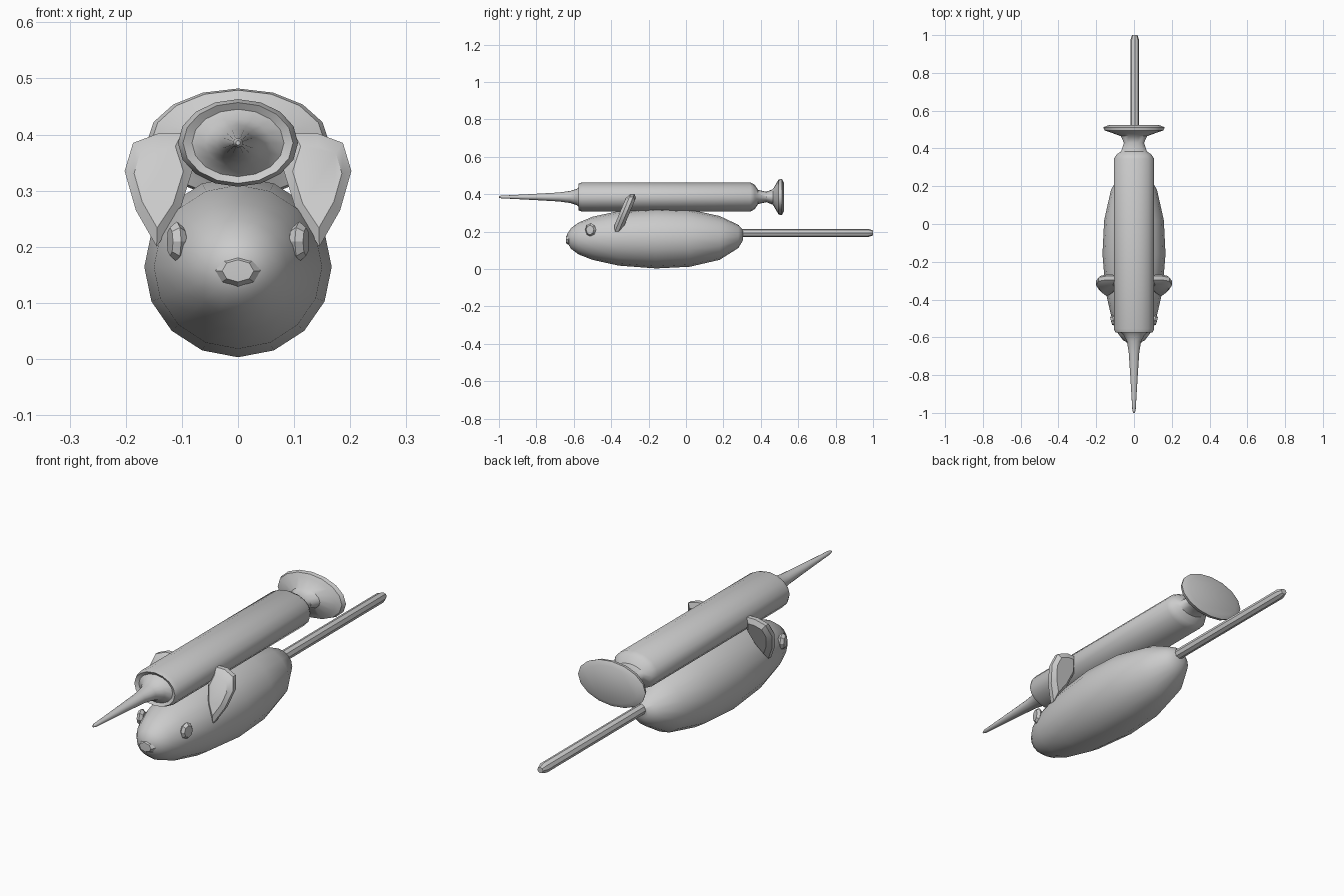
import bpy, bmesh, math
from mathutils import Matrix, Vector

if "Cube" in bpy.data.objects:
    bpy.data.objects.remove(bpy.data.objects["Cube"])


def finish(name, bm, angle=40, mirror=False):
    bmesh.ops.recalc_face_normals(bm, faces=bm.faces)
    me = bpy.data.meshes.new(name)
    bm.to_mesh(me)
    bm.free()
    ob = bpy.data.objects.new(name, me)
    bpy.context.collection.objects.link(ob)
    bpy.ops.object.select_all(action='DESELECT')
    bpy.context.view_layer.objects.active = ob
    ob.select_set(True)
    bpy.ops.object.shade_smooth_by_angle(angle=math.radians(angle))
    if mirror:
        ob.modifiers.new("Mirror", 'MIRROR')
    return ob


def loft(name, rings, n, cx=0.0, angle=40):
    """Elliptical rings along y: (y, half width, half height, centre z)."""
    bm = bmesh.new()
    loops = []
    for y, rx, rz, cz in rings:
        loops.append([bm.verts.new((cx + rx * math.sin(2 * math.pi * i / n), y,
                                    cz + rz * math.cos(2 * math.pi * i / n)))
                      for i in range(n)])
    for a, b in zip(loops, loops[1:]):
        for i in range(n):
            j = (i + 1) % n
            bm.faces.new((a[i], a[j], b[j], b[i]))
    bm.faces.new(loops[0])
    bm.faces.new(loops[-1])
    return finish(name, bm, angle)


# Plump body
loft("body", [
    (-0.635, 0.022, 0.022, 0.165), (-0.615, 0.058, 0.055, 0.163),
    (-0.575, 0.088, 0.085, 0.163), (-0.50, 0.118, 0.115, 0.164),
    (-0.36, 0.150, 0.146, 0.164), (-0.16, 0.167, 0.161, 0.164),
    (0.02, 0.158, 0.153, 0.165), (0.18, 0.122, 0.117, 0.166),
    (0.28, 0.066, 0.062, 0.174), (0.305, 0.030, 0.028, 0.182)], 16)

# Barrel, needle and plunger as one continuous turned form
c = 0.385
loft("syringe", [
    (-1.0, 0.004, 0.004, c), (-0.985, 0.009, 0.008, c), (-0.95, 0.011, 0.009, c),
    (-0.80, 0.020, 0.017, c), (-0.68, 0.028, 0.024, c), (-0.62, 0.038, 0.032, c),
    (-0.585, 0.058, 0.043, c), (-0.567, 0.082, 0.060, c), (-0.575, 0.098, 0.072, c),
    (-0.555, 0.107, 0.078, c), (0.345, 0.107, 0.078, c), (0.368, 0.092, 0.065, c),
    (0.385, 0.068, 0.038, c), (0.43, 0.053, 0.028, c), (0.465, 0.070, 0.042, c),
    (0.487, 0.130, 0.080, c), (0.495, 0.155, 0.094, c), (0.512, 0.163, 0.097, c),
    (0.523, 0.135, 0.078, c)], 16)

# Straight tail
loft("tail", [(0.27, 0.023, 0.022, 0.193), (0.975, 0.023, 0.022, 0.193),
              (1.0, 0.014, 0.013, 0.193)], 8, cx=0.004, angle=30)

# Ears: leaning leaf plates with a bevelled rim
outline = [(0.145, 0.20), (0.182, 0.265), (0.202, 0.335), (0.187, 0.385),
           (0.142, 0.402), (0.10, 0.402), (0.08, 0.34), (0.105, 0.26)]
mid = Vector((0.142, 0.32))
bm = bmesh.new()
loops = []
for s, dy in ((0.72, -0.027), (1.0, -0.010), (1.0, 0.010), (0.72, 0.027)):
    ring = []
    for p in outline:
        q = mid + (Vector(p) - mid) * s
        ring.append(bm.verts.new((q.x, -0.37 + (q.y - 0.20) * 0.42 + dy, q.y)))
    loops.append(ring)
for a, b in zip(loops, loops[1:]):
    for i in range(8):
        j = (i + 1) % 8
        bm.faces.new((a[i], a[j], b[j], b[i]))
bm.faces.new(loops[0])
bm.faces.new(loops[-1])
finish("ears", bm, 35, mirror=True)


def bead(name, loc, size, turn, mirror=False):
    """Low-poly faceted button: flat octagon face with chamfered rim."""
    bm = bmesh.new()
    bmesh.ops.create_uvsphere(bm, u_segments=8, v_segments=4, radius=1.0)
    for v in bm.verts:
        if abs(v.co.z) > 0.9:
            v.co.z *= 0.75
    m = (Matrix.Translation(loc) @ Matrix.Rotation(turn, 4, 'Z')
         @ Matrix.Diagonal((*size, 1)) @ Matrix.Rotation(math.pi / 2, 4, 'X'))
    bm.transform(m)
    finish(name, bm, 25, mirror)


# Eyes and nose
bead("eyes", (0.109, -0.51, 0.209), (0.030, 0.018, 0.036), math.radians(75), True)
bead("nose", (0, -0.627, 0.157), (0.040, 0.020, 0.028), 0)
